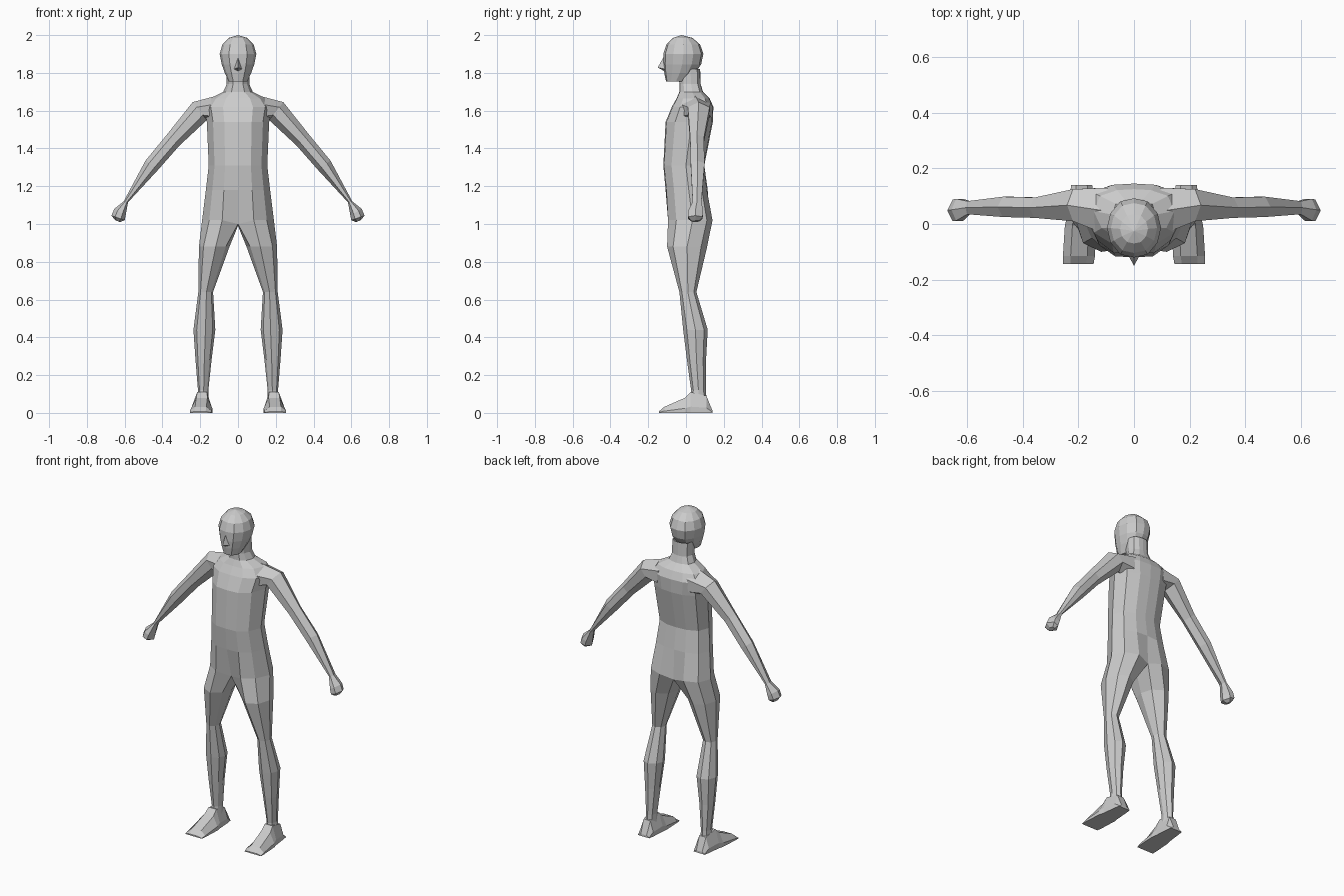
import bpy, bmesh
from mathutils import Matrix

if "Cube" in bpy.data.objects:
    bpy.data.objects.remove(bpy.data.objects["Cube"])

skin = bpy.data.materials.new("plain_grey")
skin.diffuse_color = (0.6, 0.6, 0.6, 1)
skin.use_nodes = True
skin.node_tree.nodes["Principled BSDF"].inputs["Base Color"].default_value = skin.diffuse_color

# Unit outlines: half torso (front middle to back middle), closed leg, half head
TORSO = [(0, 0), (.44, .02), (.8, .2), (1, .55), (.84, .86), (.42, .98), (0, 1)]
LEG = [(.12, .2), (.45, 0), (.85, .15), (1, .5), (.85, .85), (.5, 1), (.13, .82), (0, .5)]
HEAD = [(0, 0), (.5, .05), (.87, .25), (1, .5), (.87, .75), (.5, .95), (0, 1)]


def level(shape, z, x0, x1, y0, y1):
    """Outline fitted to a box at height z."""
    return [(x0 + u * (x1 - x0), y0 + v * (y1 - y0), z) for u, v in shape]


def add_ring(bm, pts):
    return [bm.verts.new(p) for p in pts]


def bridge(bm, a, b, closed):
    n = len(a)
    for i in range(n if closed else n - 1):
        j = (i + 1) % n
        bm.faces.new((a[i], a[j], b[j], b[i]))


def loft(bm, rings, closed=True, caps=(False, False)):
    vs = [add_ring(bm, r) for r in rings]
    for a, b in zip(vs, vs[1:]):
        bridge(bm, a, b, closed)
    if caps[0]:
        bm.faces.new(vs[0])
    if caps[1]:
        bm.faces.new(vs[-1])
    return vs


def finish(bm, name):
    """Mirror the half shape across x and make it an object."""
    bmesh.ops.mirror(bm, geom=bm.verts[:] + bm.edges[:] + bm.faces[:],
                     matrix=Matrix.Identity(4), merge_dist=0.0005, axis='X')
    bmesh.ops.remove_doubles(bm, verts=bm.verts[:], dist=0.0005)
    bmesh.ops.recalc_face_normals(bm, faces=bm.faces[:])
    me = bpy.data.meshes.new(name)
    bm.to_mesh(me)
    bm.free()
    me.materials.append(skin)
    ob = bpy.data.objects.new(name, me)
    bpy.context.collection.objects.link(ob)


# Torso and neck, from the top down: height, half width, front, back
bm = bmesh.new()
rings = [level(TORSO, z, 0, w, f, b) for z, w, f, b in [
    (1.82, .06, -.04, .075), (1.74, .06, -.035, .078), (1.70, .078, -.035, .09),
    (1.665, .145, -.05, .125), (1.62, .18, -.075, .145), (1.54, .165, -.108, .142),
    (1.31, .155, -.12, .097), (1.18, .17, -.108, .115), (1.02, .19, -.10, .145)]]
rings[-1][0] = (0, -.065, 1.0)
rings[-1][-1] = (0, .12, 1.0)
hip = loft(bm, rings, closed=False)[-1]

# Legs continue from the hips through a crotch point
hip.append(bm.verts.new((0, .02, .99)))
leg = loft(bm, [level(LEG, *r) for r in [
    (.88, .045, .207, -.10, .112), (.64, .132, .21, -.035, .055),
    (.44, .12, .236, -.015, .115), (.28, .14, .225, .005, .106),
    (.12, .157, .212, .027, .105), (.06, .155, .215, .02, .11)]], caps=(False, True))
bridge(bm, hip, leg[0], True)
finish(bm, "torso_and_legs")

# Feet, from heel to toe: y, inner x, outer x, top height
bm = bmesh.new()
rings = []
for y, x0, x1, h in [(.14, .15, .225, .012), (.108, .145, .23, .09), (.025, .14, .24, .11),
                     (-.005, .135, .248, .08), (-.115, .14, .255, .032), (-.143, .145, .255, .008)]:
    m = (x1 - x0) * .24
    rings.append([(x0, y, 0), (x0, y, h * .3), (x0 + m, y, h),
                  (x1 - m, y, h), (x1, y, h * .3), (x1, y, 0)])
loft(bm, rings, caps=(True, True))
finish(bm, "feet")

# Arms and fists: upper edge x z, lower edge x z, front y, back y
bm = bmesh.new()
rings = []
for xa, za, xb, zb, f, b in [
        (.09, 1.685, .11, 1.52, -.04, .13), (.24, 1.645, .165, 1.55, .01, .125),
        (.375, 1.475, .31, 1.415, .022, .095), (.49, 1.335, .42, 1.29, .025, .098),
        (.605, 1.12, .582, 1.115, .035, .082), (.655, 1.08, .595, 1.045, .012, .09),
        (.67, 1.045, .60, 1.02, .01, .088), (.65, 1.02, .625, 1.01, .03, .07)]:
    def at(t, y):
        return (xa + t * (xb - xa), y, za + t * (zb - za))
    m = (f + b) / 2
    rings.append([at(0, m), at(.28, f), at(.72, f), at(1, m), at(.72, b), at(.28, b)])
loft(bm, rings, caps=(True, True))
finish(bm, "arms")

# Head, from the chin up: height, half width, front, back
bm = bmesh.new()
vs = loft(bm, [level(HEAD, z, 0, w, f, b) for z, w, f, b in [
    (1.755, .05, -.106, .0), (1.80, .07, -.115, .05), (1.845, .086, -.12, .08),
    (1.90, .097, -.12, .092), (1.95, .083, -.104, .075), (1.985, .05, -.07, .035)]], closed=False)
crown = bm.verts.new((0, -.025, 2.0))
for a, b in zip(vs[-1], vs[-1][1:]):
    bm.faces.new((a, b, crown))
bm.faces.new(vs[0])
finish(bm, "head")

# Nose: a small wedge on the face
bm = bmesh.new()
top, tip, base, side = [bm.verts.new(p) for p in [
    (0, -.118, 1.885), (0, -.15, 1.828), (0, -.112, 1.808), (.022, -.11, 1.82)]]
bm.faces.new((top, tip, side))
bm.faces.new((tip, base, side))
finish(bm, "nose")
